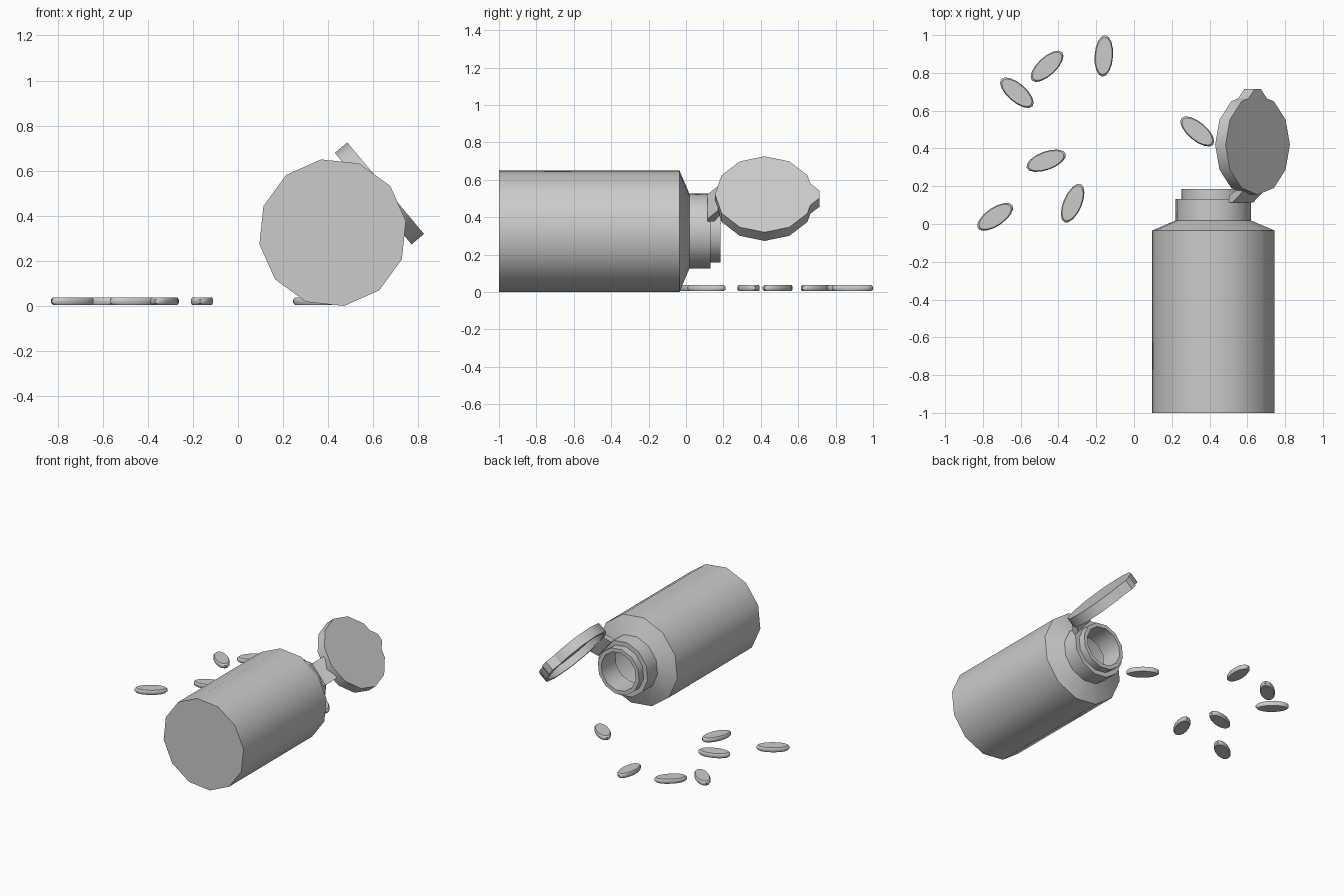
import bpy, bmesh
from math import cos, sin, pi, radians
from mathutils import Matrix, Vector

cube = bpy.data.objects.get("Cube")
if cube:
    bpy.data.objects.remove(cube, do_unlink=True)

grey = bpy.data.materials.new("light_grey")
grey.use_nodes = True
COLOUR = (0.6, 0.6, 0.6, 1)
grey.diffuse_color = COLOUR
grey.node_tree.nodes["Principled BSDF"].inputs["Base Color"].default_value = COLOUR


def finish(name, bm, matrix, angle=40):
    bmesh.ops.transform(bm, matrix=matrix, verts=bm.verts)
    bmesh.ops.recalc_face_normals(bm, faces=bm.faces)
    mesh = bpy.data.meshes.new(name)
    bm.to_mesh(mesh)
    bm.free()
    mesh.materials.append(grey)
    obj = bpy.data.objects.new(name, mesh)
    bpy.context.collection.objects.link(obj)
    bpy.ops.object.select_all(action='DESELECT')
    obj.select_set(True)
    bpy.context.view_layer.objects.active = obj
    bpy.ops.object.shade_smooth_by_angle(angle=radians(angle))
    return obj


def lathe(name, profile, sides, matrix, phase=0.0):
    """Turn (radius, height) points about z and close both ends flat."""
    bm = bmesh.new()
    rings = []
    for r, z in profile:
        angles = [2 * pi * i / sides + phase for i in range(sides)]
        rings.append([bm.verts.new((r * cos(a), r * sin(a), z)) for a in angles])
    for low, high in zip(rings, rings[1:]):
        for i in range(sides):
            j = (i + 1) % sides
            bm.faces.new((low[i], low[j], high[j], high[i]))
    bm.faces.new(rings[0])
    bm.faces.new(rings[-1])
    return finish(name, bm, matrix)


def prism(name, points, offset, matrix):
    """Extrude a flat outline along an offset."""
    bm = bmesh.new()
    face = bm.faces.new([bm.verts.new(p) for p in points])
    new = bmesh.ops.extrude_face_region(bm, geom=[face], use_keep_orig=True)["geom"]
    verts = [v for v in new if isinstance(v, bmesh.types.BMVert)]
    bmesh.ops.translate(bm, verts=verts, vec=Vector(offset))
    return finish(name, bm, matrix, 20)


# Hollow bottle lying on its side, mouth towards the back
axis = Matrix.Translation((0.42, 0, 0.325))
bottle_profile = [
    (0.329, -1), (0.329, -0.035), (0.203, 0.018), (0.203, 0.132),
    (0.17, 0.132), (0.17, 0.185), (0.142, 0.185), (0.142, 0.02),
    (0.3, -0.045), (0.3, -0.97),
]
lathe("bottle", bottle_profile, 12, axis @ Matrix.Rotation(-pi / 2, 4, 'X'), radians(-9))

# Open cap: local x points out from the bottle axis
flip = axis @ Matrix.Rotation(radians(-40), 4, 'Y')
INNER, OUTER, CAP_Y = 0.235, 0.307, 0.42
cap_profile = [(0.265, OUTER), (0.265, INNER), (0.242, INNER), (0.242, OUTER - 0.02)]
lathe("cap", cap_profile, 12,
      flip @ Matrix.Translation((0, CAP_Y, 0)) @ Matrix.Rotation(pi / 2, 4, 'Y'))

# Thumb tab on the cap rim
tab = [(INNER, 0.665, -0.075), (INNER, 0.715, -0.025),
       (INNER, 0.715, 0.025), (INNER, 0.665, 0.075)]
prism("thumb_tab", tab, (OUTER - INNER, 0, 0), flip)

# Hinge strap between neck and cap
strap = [(0.18, 0.115, -0.085), (0.205, 0.115, -0.085), (0.275, 0.172, -0.085),
         (0.24, 0.185, -0.085), (0.18, 0.15, -0.085)]
prism("hinge", strap, (0, 0, 0.17), flip)

# Spilled pills: x, y, turn in degrees
pill_profile = [(0.9, 0.004), (1, 0.013), (1, 0.029), (0.9, 0.038)]
pills = [(-0.62, 0.695, -41), (-0.46, 0.835, 43), (-0.16, 0.89, 86),
         (0.335, 0.49, -40), (-0.465, 0.335, 20), (-0.325, 0.11, 67),
         (-0.735, 0.038, 34)]
for n, (x, y, turn) in enumerate(pills, 1):
    place = Matrix.Translation((x, y, 0)) @ Matrix.Rotation(radians(turn), 4, 'Z')
    lathe(f"pill_{n}", pill_profile, 16, place @ Matrix.Diagonal((0.11, 0.049, 1, 1)))
